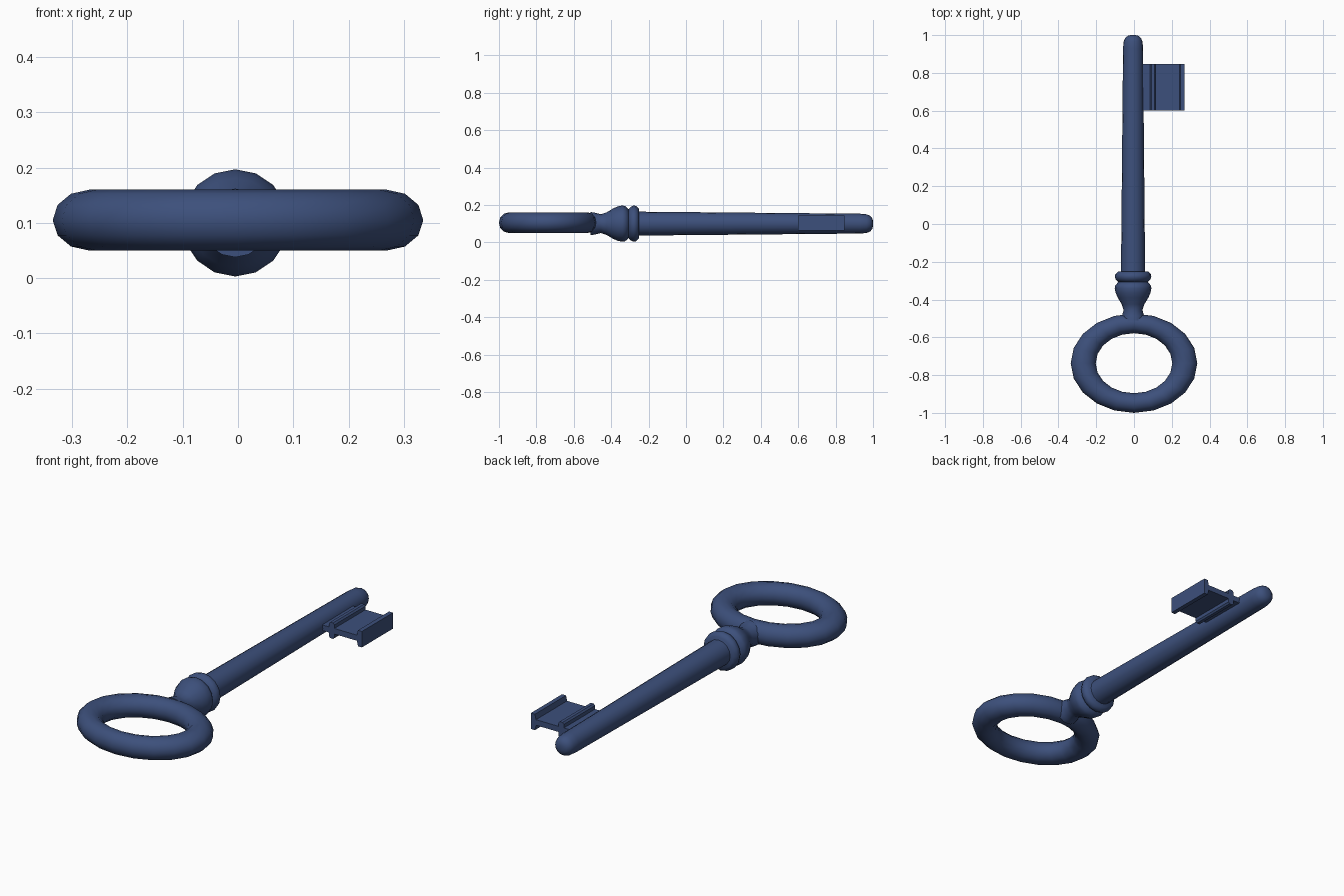
import bpy, bmesh, math

if "Cube" in bpy.data.objects:
    bpy.data.objects.remove(bpy.data.objects["Cube"])

CX, CZ = -0.005, 0.1   # shaft axis

mat = bpy.data.materials.new("dark blue metal")
mat.diffuse_color = (0.046, 0.08, 0.2, 1)
mat.use_nodes = True
mat.node_tree.nodes["Principled BSDF"].inputs["Base Color"].default_value = mat.diffuse_color


def finish(obj, name, angle):
    obj.name = name
    obj.data.materials.clear()
    obj.data.materials.append(mat)
    bpy.ops.object.select_all(action='DESELECT')
    obj.select_set(True)
    bpy.context.view_layer.objects.active = obj
    bpy.ops.object.shade_smooth_by_angle(angle=math.radians(angle))


def mesh_object(name, bm, angle):
    bmesh.ops.recalc_face_normals(bm, faces=bm.faces[:])
    me = bpy.data.meshes.new(name)
    bm.to_mesh(me)
    bm.free()
    obj = bpy.data.objects.new(name, me)
    bpy.context.collection.objects.link(obj)
    finish(obj, name, angle)


def lathe(name, profile, sides=16):
    """Turn (y, radius) points around the shaft axis."""
    bm = bmesh.new()
    rings = []
    for y, r in profile:
        rings.append([bm.verts.new((CX + r * math.sin(math.tau * i / sides), y,
                                    CZ + r * math.cos(math.tau * i / sides)))
                      for i in range(sides)])
    for a, b in zip(rings, rings[1:]):
        for i in range(sides):
            j = (i + 1) % sides
            bm.faces.new((a[i], a[j], b[j], b[i]))
    bm.faces.new(rings[0])
    bm.faces.new(rings[-1])
    mesh_object(name, bm, 50)


# Oval handle ring
bpy.ops.mesh.primitive_torus_add(major_segments=20, minor_segments=12,
                                 major_radius=0.211, minor_radius=0.052,
                                 location=(0, -0.737, 0.105))
ring = bpy.context.object
ring.scale = (1.275, 1, 1.06)
bpy.ops.object.transform_apply(location=False, rotation=False, scale=True)
finish(ring, "handle_ring", 60)

# Tapered shaft with rounded tip
lathe("shaft", [(-0.27, 0.064), (0.93, 0.053), (0.965, 0.05), (0.985, 0.042),
                (0.996, 0.028), (1.0, 0.012)])

# Turned knob and collar between ring and shaft
lathe("knob", [(-0.51, 0.062), (-0.485, 0.058), (-0.455, 0.05), (-0.425, 0.06),
               (-0.39, 0.081), (-0.365, 0.092), (-0.34, 0.097), (-0.325, 0.094),
               (-0.305, 0.076)])
lathe("collar", [(-0.308, 0.076), (-0.294, 0.091), (-0.28, 0.097),
                 (-0.266, 0.094), (-0.252, 0.08)])

# Key bit: double-flanged cross-section, mirrored over its mid plane
half = [(0.0, 0.014), (0.085, 0.014), (0.085, 0.032), (0.092, 0.04),
        (0.108, 0.04), (0.115, 0.032), (0.115, 0.014), (0.24, 0.014),
        (0.246, 0.04), (0.268, 0.04)]
outline = half + [(x, -z) for x, z in reversed(half)]
bm = bmesh.new()
face = bm.faces.new([bm.verts.new((x, 0.6, 0.104 + z)) for x, z in outline])
ext = bmesh.ops.extrude_face_region(bm, geom=[face], use_keep_orig=True)
bmesh.ops.translate(bm, vec=(0, 0.247, 0),
                    verts=[v for v in ext["geom"] if isinstance(v, bmesh.types.BMVert)])
mesh_object("key_bit", bm, 25)
